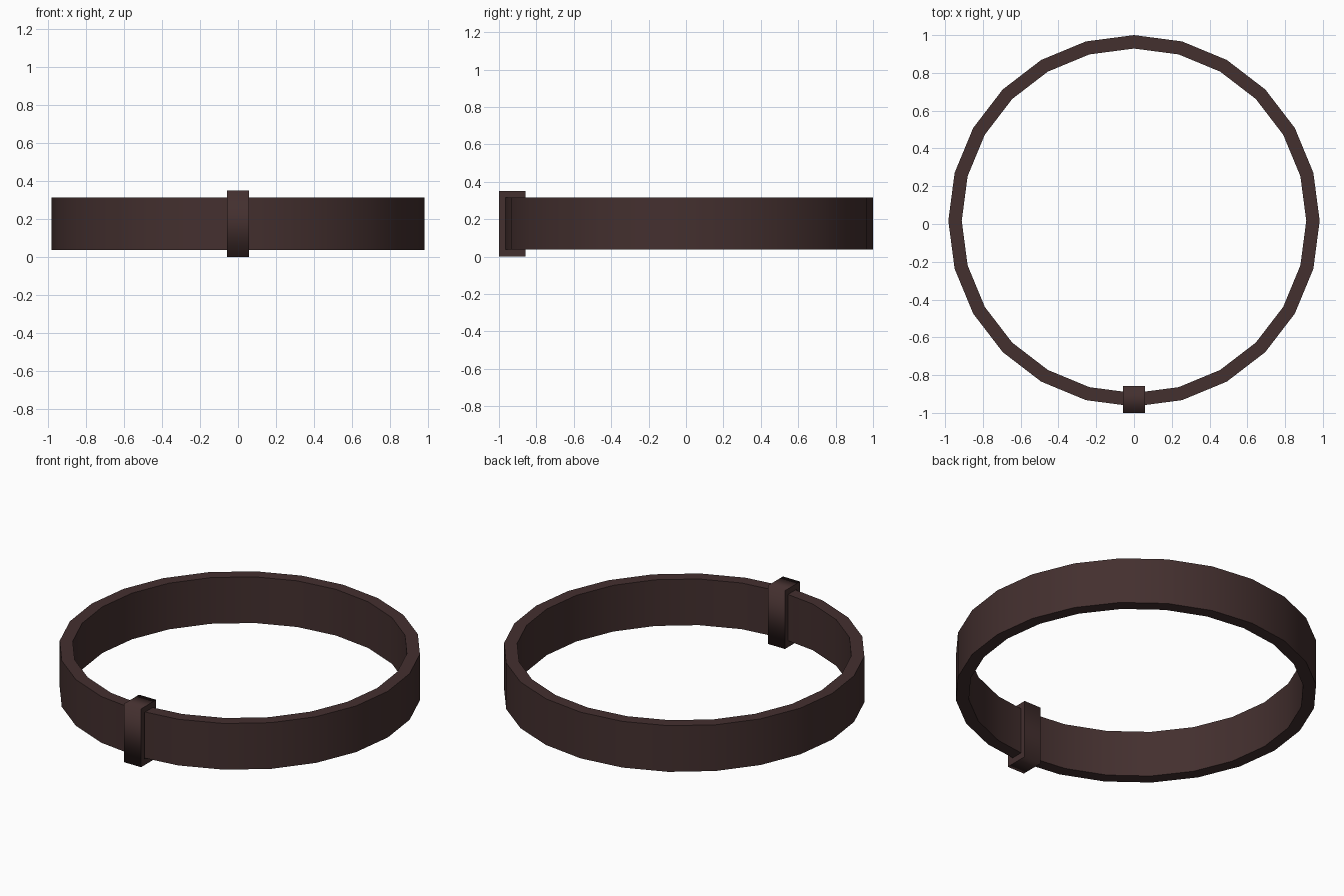
import bpy, bmesh, math
from mathutils import Vector

if "Cube" in bpy.data.objects:
    bpy.data.objects.remove(bpy.data.objects["Cube"])

mat = bpy.data.materials.new("dark brown leather")
mat.diffuse_color = (0.057, 0.029, 0.028, 1)
mat.use_nodes = True
mat.node_tree.nodes["Principled BSDF"].inputs["Base Color"].default_value = mat.diffuse_color


def hollow_band(name, outer, inner, place, lo, hi):
    """Closed hollow band: two matching loops extruded from lo to hi.
    Walls are smooth, the rims to the flat caps stay sharp."""
    bm = bmesh.new()
    rings = [[bm.verts.new(place(p, h)) for p in loop]
             for loop, h in ((outer, lo), (outer, hi), (inner, hi), (inner, lo))]
    n = len(outer)
    for k in range(4):
        a, b = rings[k], rings[(k + 1) % 4]
        for i in range(n):
            j = (i + 1) % n
            f = bm.faces.new((a[i], a[j], b[j], b[i]))
            f.smooth = k in (0, 2)
    bmesh.ops.recalc_face_normals(bm, faces=bm.faces[:])
    for e in bm.edges:
        if e.link_faces[0].smooth != e.link_faces[1].smooth:
            e.smooth = False
    me = bpy.data.meshes.new(name)
    bm.to_mesh(me)
    bm.free()
    me.materials.append(mat)
    ob = bpy.data.objects.new(name, me)
    bpy.context.collection.objects.link(ob)
    return ob


def circle(r, cy, n=24):
    return [(r * math.sin(2 * math.pi * i / n), cy + r * math.cos(2 * math.pi * i / n))
            for i in range(n)]


def rect(a0, a1, b0, b1):
    return [(a0, b0), (a1, b0), (a1, b1), (a0, b1)]


# Strap: 24-sided band lying flat
hollow_band("strap", circle(0.983, 0.017), circle(0.912, 0.017),
            lambda p, h: Vector((p[0], p[1], h)), 0.038, 0.315)

# Keeper loop: rectangular sleeve wrapped around the strap at the front
hollow_band("keeper_loop", rect(-1.0, -0.857, 0.0, 0.35), rect(-0.966, -0.893, 0.037, 0.316),
            lambda p, h: Vector((h, p[0], p[1])), -0.057, 0.057)
